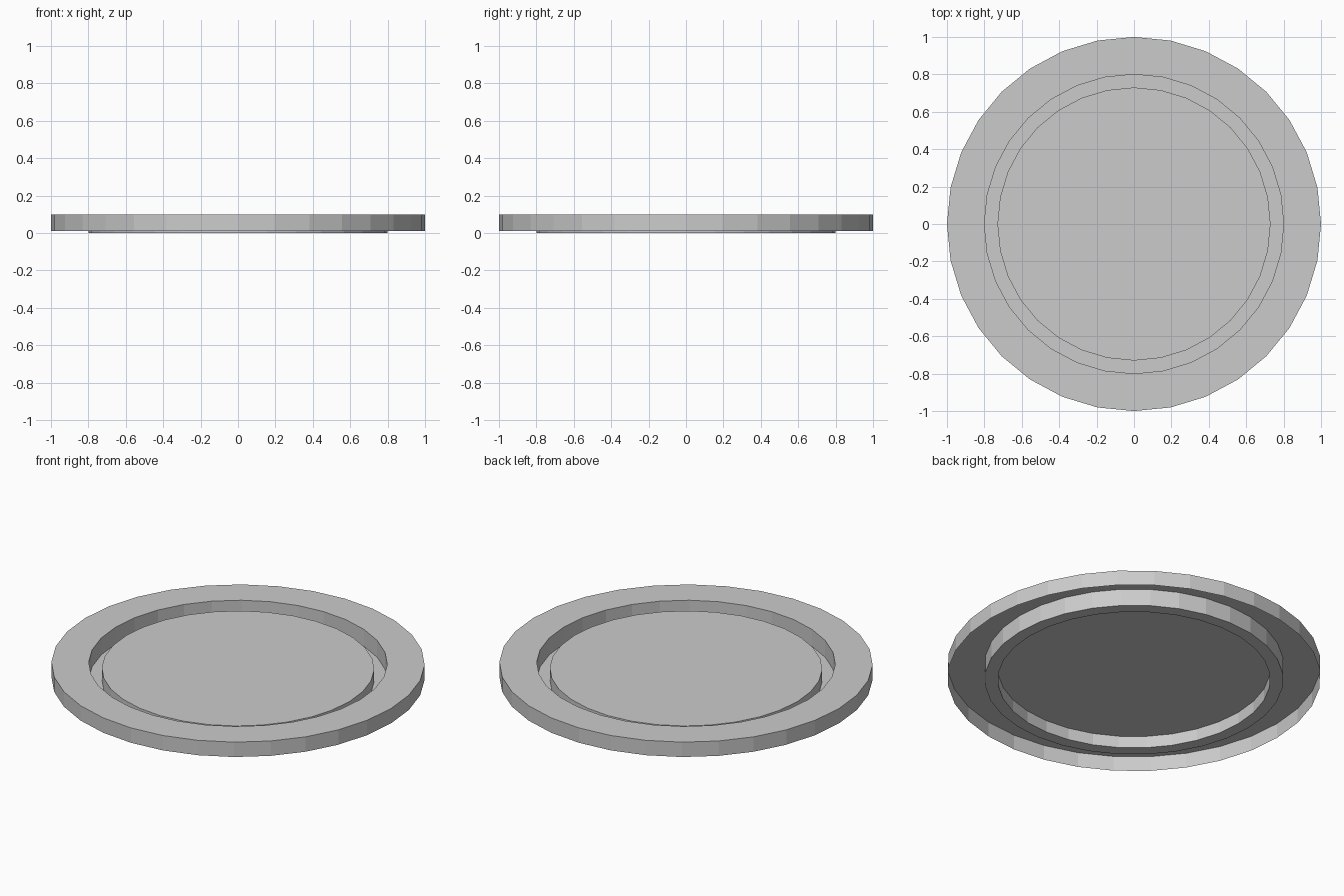
import bpy
import bmesh
import math

# Remove the default cube
cube = bpy.data.objects.get("Cube")
if cube:
    bpy.data.objects.remove(cube, do_unlink=True)

# Plain grey metal
grey = bpy.data.materials.new("light grey")
grey.use_nodes = True
colour = (0.6, 0.6, 0.6, 1)
grey.diffuse_color = colour
grey.node_tree.nodes["Principled BSDF"].inputs["Base Color"].default_value = colour

SIDES = 32


def ring(bm, radius, z):
    """Add one ring of vertices, the first on the y axis."""
    return [bm.verts.new((radius * math.sin(2 * math.pi * i / SIDES),
                          radius * math.cos(2 * math.pi * i / SIDES), z))
            for i in range(SIDES)]


def stamped_disc(name, profile):
    """Turn a thin shell from the rim inward and close it with a flat centre."""
    bm = bmesh.new()
    rings = [ring(bm, r, z) for r, z in profile]
    for outer, inner in zip(rings, rings[1:]):
        for i in range(SIDES):
            j = (i + 1) % SIDES
            bm.faces.new((outer[i], inner[i], inner[j], outer[j]))
    bm.faces.new(list(reversed(rings[-1])))
    mesh = bpy.data.meshes.new(name)
    bm.normal_update()
    bm.to_mesh(mesh)
    bm.free()
    mesh.materials.append(grey)
    obj = bpy.data.objects.new(name, mesh)
    bpy.context.collection.objects.link(obj)
    return obj


# Coin shell: outer wall, flat rim, groove, raised centre; hollow underneath
stamped_disc("coin", [(1, 0.012), (1, 0.1), (0.8, 0.1), (0.8, 0),
                      (0.73, 0), (0.73, 0.07)])
